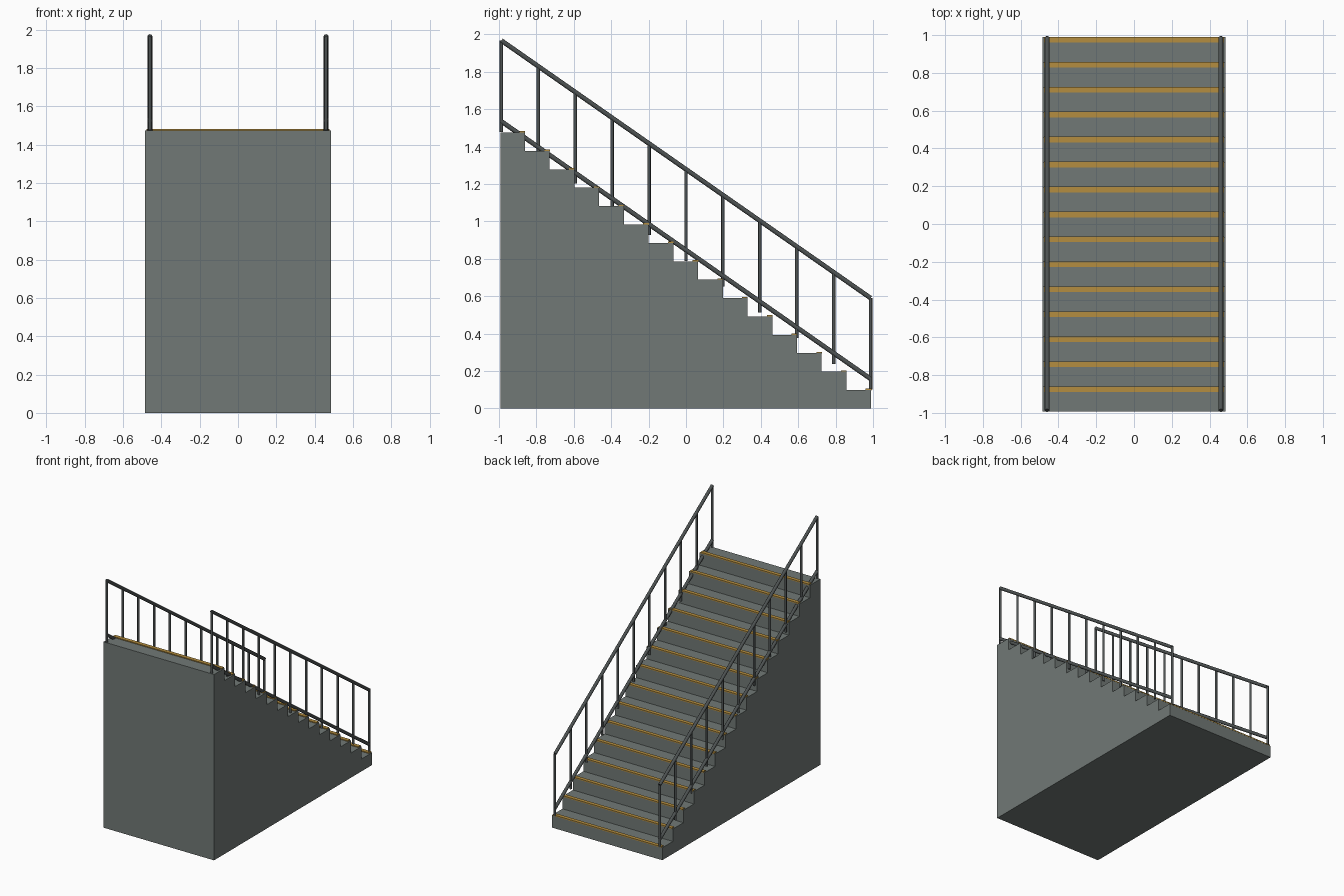
import bpy
import bmesh
from mathutils import Vector

if "Cube" in bpy.data.objects:
    bpy.data.objects.remove(bpy.data.objects["Cube"])

STEPS = 15
HALF_W = 0.485
Y0, Y1 = -0.993, 0.99
TOP = 1.475
DEPTH = (Y1 - Y0) / STEPS
RISE = TOP / STEPS


def material(name, rgb):
    m = bpy.data.materials.new(name)
    m.diffuse_color = (*rgb, 1)
    m.use_nodes = True
    m.node_tree.nodes["Principled BSDF"].inputs["Base Color"].default_value = m.diffuse_color
    return m


concrete = material("concrete grey", (0.165, 0.19, 0.18))
yellow = material("safety yellow", (0.46, 0.27, 0.05))
steel = material("dark steel", (0.075, 0.085, 0.085))


def finish(bm, name, mat):
    bmesh.ops.recalc_face_normals(bm, faces=bm.faces)
    me = bpy.data.meshes.new(name)
    bm.to_mesh(me)
    bm.free()
    me.materials.append(mat)
    ob = bpy.data.objects.new(name, me)
    bpy.context.collection.objects.link(ob)
    return ob


def add_box(bm, lo, hi):
    lo, hi = Vector(lo), Vector(hi)
    verts = bmesh.ops.create_cube(bm, size=1)["verts"]
    for v in verts:
        v.co = (lo + hi) / 2 + Vector(a * b for a, b in zip(v.co, hi - lo))


def add_tube(bm, a, b, radius, sides=12):
    a, b = Vector(a), Vector(b)
    d = b - a
    verts = bmesh.ops.create_cone(bm, cap_ends=True, segments=sides, radius1=radius,
                                  radius2=radius, depth=d.length)["verts"]
    rot = Vector((0, 0, 1)).rotation_difference(d)
    for v in verts:
        v.co = rot @ v.co + (a + b) / 2
    for f in {f for v in verts for f in v.link_faces}:
        f.smooth = len(f.verts) == 4


# Solid step blocks rising towards the front, each with a nosing strip
blocks, strips = bmesh.new(), bmesh.new()
for i in range(STEPS):
    back = Y1 - i * DEPTH
    z = (i + 1) * RISE
    add_box(blocks, (-HALF_W, back - DEPTH, 0), (HALF_W, back, z))
    add_box(strips, (-0.477, back - 0.029, z - 0.002), (0.477, back + 0.001, z + 0.007))
finish(blocks, "step_blocks", concrete)
finish(strips, "nosing_strips", yellow)

# Railings: sloped handrail, lower rail and vertical posts on both sides
POSTS = 11
RAIL_Y = 0.987


def slope(y, end_height):
    return end_height + (RAIL_Y - y) * (TOP - RISE) / (2 * RAIL_Y)


for side, sx in (("left", -1), ("right", 1)):
    x = sx * 0.46
    for label, h in (("handrail", 0.59), ("lower_rail", 0.158)):
        bm = bmesh.new()
        add_tube(bm, (x, -RAIL_Y, slope(-RAIL_Y, h)), (x, RAIL_Y, slope(RAIL_Y, h)), 0.0125)
        finish(bm, f"{side}_{label}", steel)
    bm = bmesh.new()
    for k in range(POSTS):
        y = -RAIL_Y + 2 * RAIL_Y * k / (POSTS - 1)
        add_tube(bm, (x, y, slope(y, 0.1)), (x, y, slope(y, 0.59)), 0.009)
    finish(bm, f"{side}_posts", steel)
